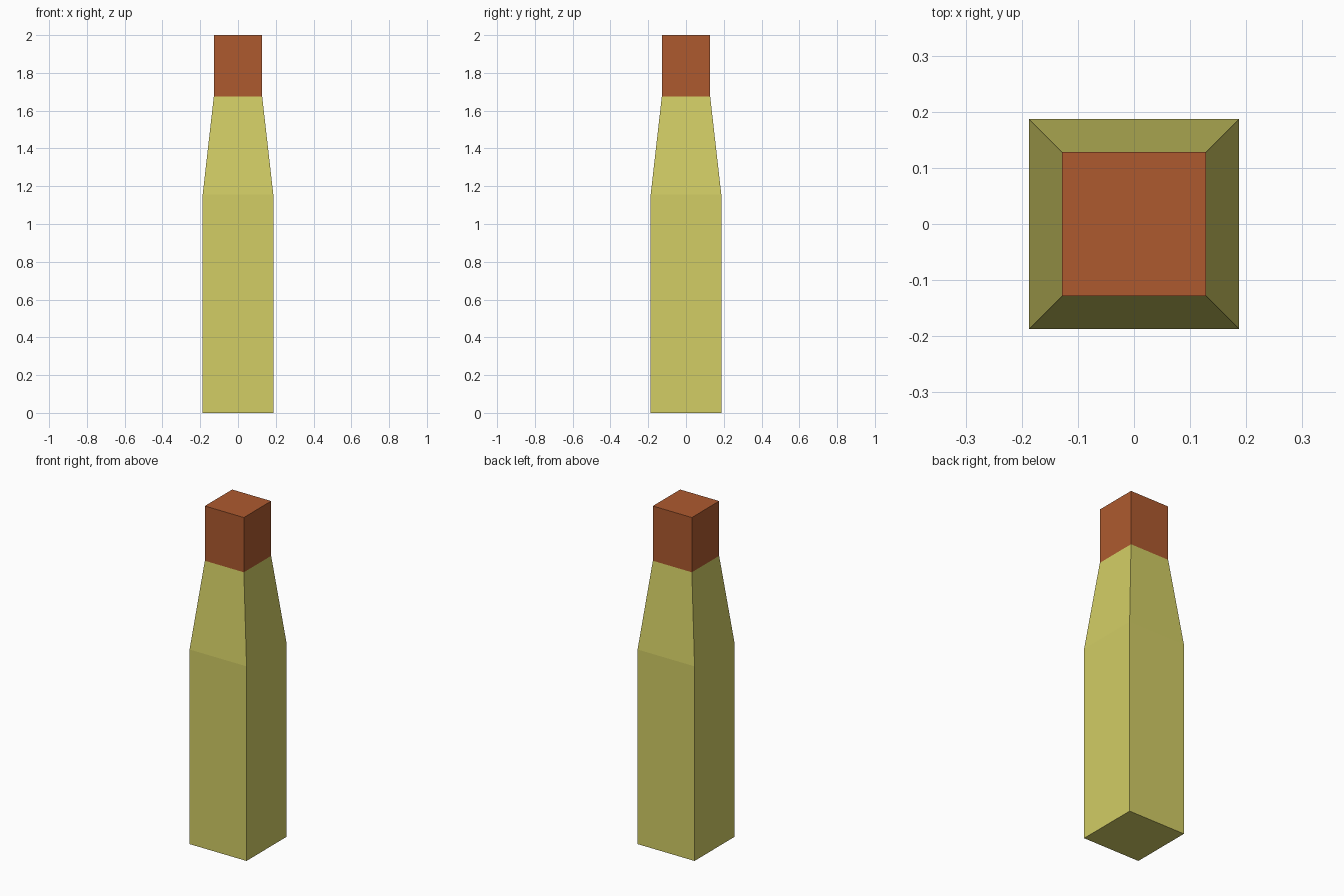
import bpy, bmesh

if "Cube" in bpy.data.objects:
    bpy.data.objects.remove(bpy.data.objects["Cube"])


def material(name, rgb):
    # sRGB 0-255 to linear
    lin = [((c / 255 + 0.055) / 1.055) ** 2.4 for c in rgb]
    mat = bpy.data.materials.new(name)
    mat.diffuse_color = (*lin, 1)
    mat.use_nodes = True
    mat.node_tree.nodes["Principled BSDF"].inputs["Base Color"].default_value = mat.diffuse_color
    return mat


def square_loft(name, profile, mat, bottom=True, top=True):
    """Stack square rings given as (half width, height) and skin them."""
    bm = bmesh.new()
    rings = [[bm.verts.new((sx * r, sy * r, z))
              for sx, sy in ((-1, -1), (1, -1), (1, 1), (-1, 1))]
             for r, z in profile]
    for low, high in zip(rings, rings[1:]):
        for i in range(4):
            j = (i + 1) % 4
            bm.faces.new((low[i], low[j], high[j], high[i]))
    if bottom:
        bm.faces.new(rings[0][::-1])
    if top:
        bm.faces.new(rings[-1])
    mesh = bpy.data.meshes.new(name)
    bm.to_mesh(mesh)
    bm.free()
    mesh.materials.append(mat)
    obj = bpy.data.objects.new(name, mesh)
    bpy.context.collection.objects.link(obj)
    return obj


yellow = material("pale_yellow", (210, 205, 101))
rust = material("rust_brown", (174, 90, 47))

# Straight body with tapered shoulder, open where the tip sits
square_loft("body", [(0.187, 0), (0.187, 1.155), (0.128, 1.675)], yellow, top=False)

# Square tip
square_loft("tip", [(0.128, 1.675), (0.128, 2.0)], rust, bottom=False)
